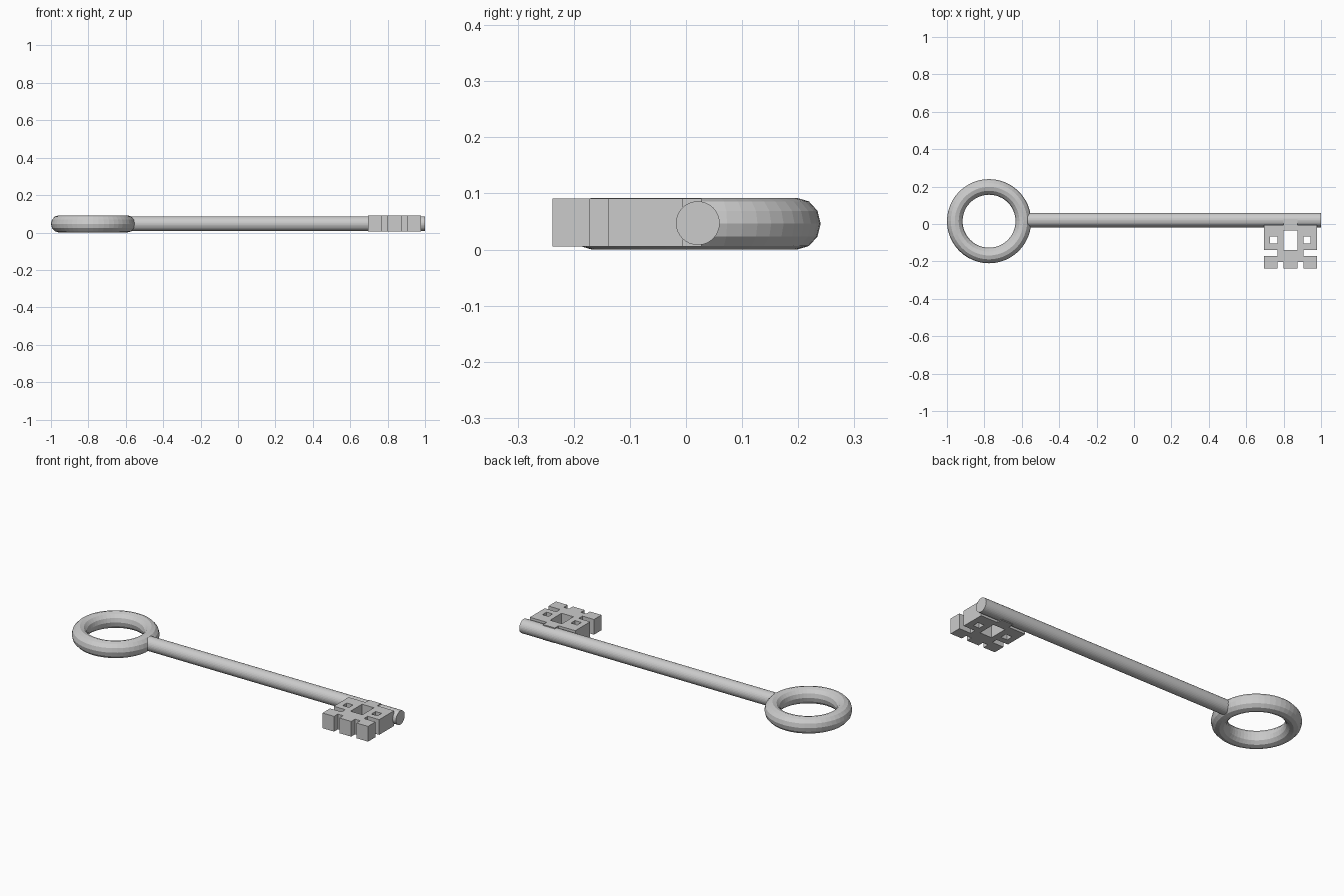
import bpy, bmesh, math

if "Cube" in bpy.data.objects:
    bpy.data.objects.remove(bpy.data.objects["Cube"])

MID_Z = 0.046

# Ring-shaped bow, slightly thicker in z than across
bpy.ops.mesh.primitive_torus_add(location=(-0.775, 0.015, MID_Z), major_segments=48,
                                 minor_segments=12, major_radius=0.1833, minor_radius=0.0417)
bow = bpy.context.object
bow.name = "bow_ring"
bow.scale.z = 1.1

# Round shaft from the ring to the tip
x0, x1 = -0.57, 1.0
bpy.ops.mesh.primitive_cylinder_add(vertices=32, radius=0.039, depth=x1 - x0,
                                    location=((x0 + x1) / 2, 0.021, MID_Z + 0.001),
                                    rotation=(0, math.pi / 2, 0))
bpy.context.object.name = "shaft"

# Toothed bit: a plan pattern extruded through its thickness
cols = [0.695, 0.727, 0.767, 0.80, 0.874, 0.907, 0.945, 0.979]
rows = [0.028, -0.005, -0.035, -0.068, -0.105, -0.138, -0.171, -0.204, -0.238]
pattern = ["...#...",
           "#######",
           "###.###",
           "#.#.#.#",
           "###.###",
           "..###..",
           "#######",
           "##.#.##"]
z_low, z_high = 0.005, 0.091
bm = bmesh.new()
for r, line in enumerate(pattern):
    for c, cell in enumerate(line):
        if cell == "#":
            corners = [(c, r + 1), (c + 1, r + 1), (c + 1, r), (c, r)]
            bm.faces.new([bm.verts.new((cols[i], rows[j], z_low)) for i, j in corners])
bmesh.ops.remove_doubles(bm, verts=bm.verts, dist=0.0005)
ext = bmesh.ops.extrude_face_region(bm, geom=bm.faces[:], use_keep_orig=True)
top = [v for v in ext["geom"] if isinstance(v, bmesh.types.BMVert)]
bmesh.ops.translate(bm, verts=top, vec=(0, 0, z_high - z_low))
bmesh.ops.recalc_face_normals(bm, faces=bm.faces)
mesh = bpy.data.meshes.new("bit")
bm.to_mesh(mesh)
bm.free()
bpy.context.collection.objects.link(bpy.data.objects.new("bit", mesh))
